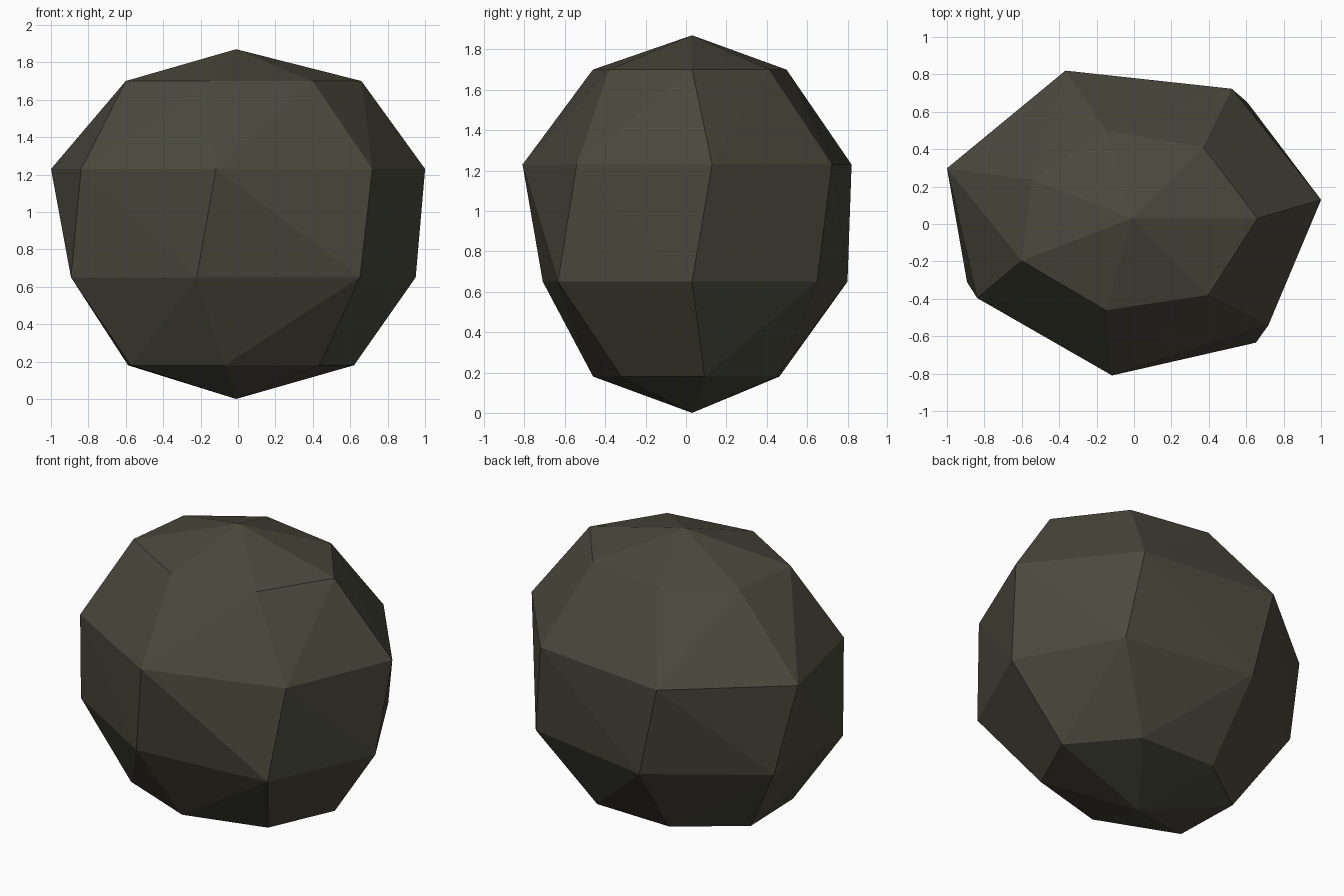
import bpy, bmesh, math

if "Cube" in bpy.data.objects:
    bpy.data.objects.remove(bpy.data.objects["Cube"])

SIDES = 7
CX, CY, SQUASH = -0.01, 0.03, 0.8   # axis position and front-to-back flattening

# Rings of the boulder: height, twist in degrees, uneven radius per corner
RINGS = [
    (0.18, 7, (0.635, 0.616, 0.575, 0.61, 0.67, 0.616, 0.625)),
    (0.65, 0, (0.96, 0.99, 0.987, 0.96, 0.98, 0.948, 1.062)),
    (1.23, 7, (1.018, 1.017, 1.05, 1.045, 0.985, 1.055, 1.02)),
    (1.70, 0, (0.67, 0.61, 0.60, 0.595, 0.655, 0.63, 0.655)),
]

stone = bpy.data.materials.new("dark olive stone")
stone.diffuse_color = (0.068, 0.066, 0.046, 1)
stone.use_nodes = True
stone.node_tree.nodes["Principled BSDF"].inputs["Base Color"].default_value = stone.diffuse_color

bm = bmesh.new()


def ring(z, twist, radii):
    verts = []
    for i, r in enumerate(radii):
        a = math.tau * i / SIDES + math.radians(twist)
        verts.append(bm.verts.new((CX + r * math.cos(a), CY + SQUASH * r * math.sin(a), z)))
    return verts


rings = [ring(*r) for r in RINGS]
bottom = bm.verts.new((CX, CY, 0))
top = bm.verts.new((CX, CY, 1.87))

# Side bands, each quad split along its shorter, twisted diagonal
for k in range(len(rings) - 1):
    lo, up = rings[k], rings[k + 1]
    for i in range(SIDES):
        j = (i + 1) % SIDES
        if RINGS[k][1] > RINGS[k + 1][1]:
            bm.faces.new((lo[i], lo[j], up[j]))
            bm.faces.new((lo[i], up[j], up[i]))
        else:
            bm.faces.new((lo[i], lo[j], up[i]))
            bm.faces.new((lo[j], up[j], up[i]))

# Caps
for i in range(SIDES):
    j = (i + 1) % SIDES
    bm.faces.new((bottom, rings[0][j], rings[0][i]))
    bm.faces.new((top, rings[-1][i], rings[-1][j]))

bmesh.ops.recalc_face_normals(bm, faces=bm.faces)
mesh = bpy.data.meshes.new("boulder")
bm.to_mesh(mesh)
bm.free()
mesh.materials.append(stone)
boulder = bpy.data.objects.new("boulder", mesh)
bpy.context.collection.objects.link(boulder)
